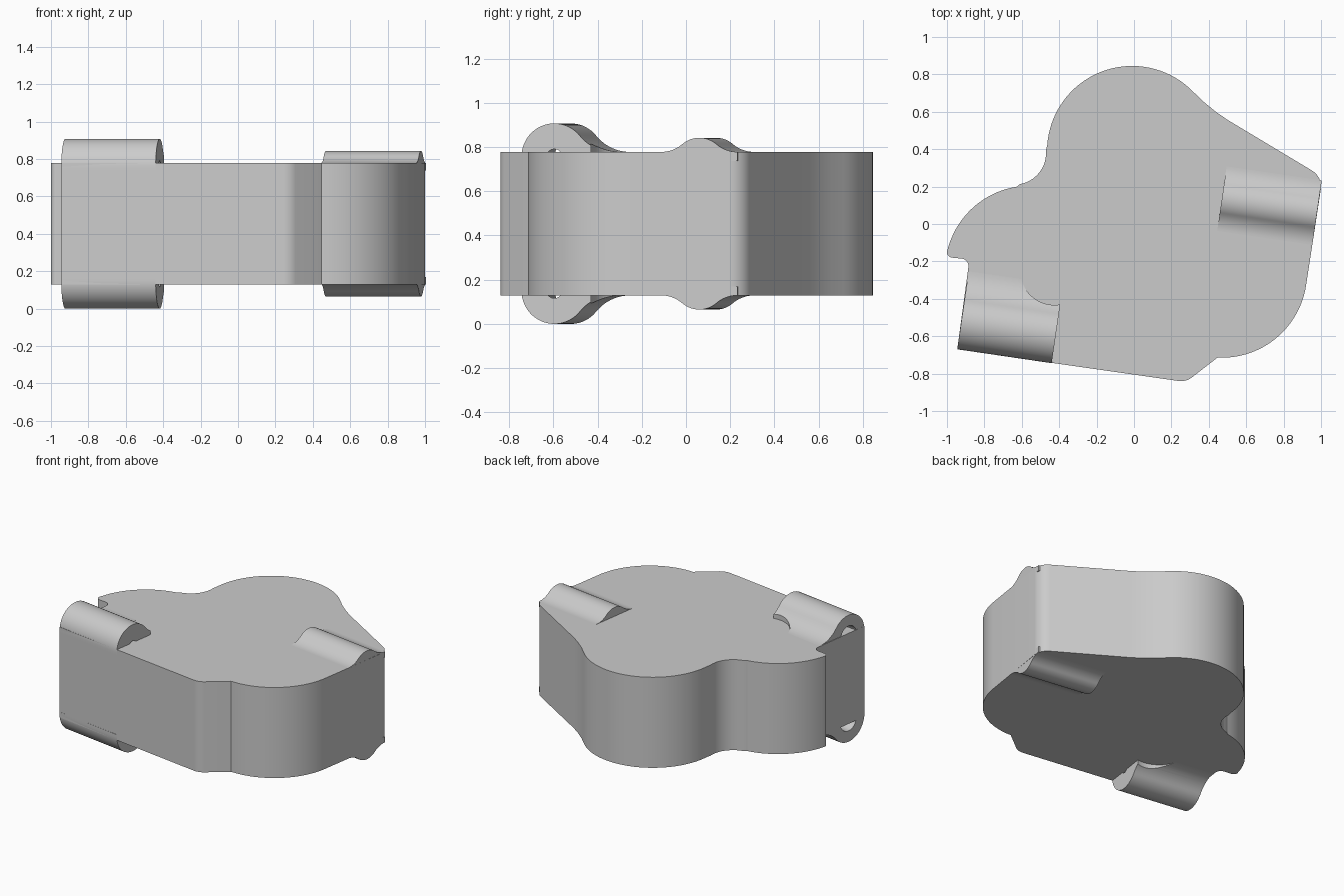
import bpy, bmesh
from math import radians, cos, sin, sqrt, asin, degrees, pi
from mathutils import Matrix

cube = bpy.data.objects.get("Cube")
if cube:
    bpy.data.objects.remove(cube, do_unlink=True)

TOP, MID = 0.778, 0.4535      # body top and mid heights
H = TOP - MID                 # half height of the body
TILT = radians(-8.35)         # direction of both ridges

grey = bpy.data.materials.new("plain grey")
grey.use_nodes = True
grey.diffuse_color = (0.6, 0.6, 0.6, 1)
grey.node_tree.nodes["Principled BSDF"].inputs["Base Color"].default_value = (0.6, 0.6, 0.6, 1)


def arc(cx, cy, r, a0, a1, n=10):
    """Points along an arc, angles in degrees."""
    angles = [radians(a0 + (a1 - a0) * i / n) for i in range(n + 1)]
    return [(cx + r * cos(a), cy + r * sin(a)) for a in angles]


def extrude(name, points, vector):
    """Solid made by sweeping a closed flat outline along a vector."""
    bm = bmesh.new()
    face = bm.faces.new([bm.verts.new(p) for p in points])
    swept = bmesh.ops.extrude_face_region(bm, geom=[face])["geom"]
    bmesh.ops.translate(bm, vec=vector, verts=[v for v in swept if isinstance(v, bmesh.types.BMVert)])
    bmesh.ops.recalc_face_normals(bm, faces=bm.faces)
    return finish(name, bm)


def finish(name, bm):
    mesh = bpy.data.meshes.new(name)
    bm.to_mesh(mesh)
    bm.free()
    mesh.materials.append(grey)
    obj = bpy.data.objects.new(name, mesh)
    bpy.context.collection.objects.link(obj)
    return obj


def activate(obj):
    bpy.ops.object.select_all(action='DESELECT')
    obj.select_set(True)
    bpy.context.view_layer.objects.active = obj


def cut(obj, cutter):
    activate(obj)
    mod = obj.modifiers.new("cut", 'BOOLEAN')
    mod.operation, mod.object, mod.solver = 'DIFFERENCE', cutter, 'EXACT'
    bpy.ops.object.modifier_apply(modifier=mod.name)
    bpy.data.objects.remove(cutter, do_unlink=True)


def cone(name, r1, r2, depth, matrix):
    bm = bmesh.new()
    bmesh.ops.create_cone(bm, cap_ends=True, segments=48, radius1=r1, radius2=r2,
                          depth=depth, matrix=matrix)
    obj = finish(name, bm)
    obj.hide_render = True
    return obj


def smooth(obj):
    activate(obj)
    bpy.ops.object.shade_smooth_by_angle(angle=radians(25))


def ridge(name, x, y, length, peak, r, fillet, both_sides):
    """Rounded ridge blending into the body top, heights relative to the middle."""
    cz = peak - MID - r
    rise = H + fillet - cz
    reach = sqrt((r + fillet) ** 2 - rise ** 2)
    a = degrees(asin(rise / (r + fillet)))
    right = arc(reach, H + fillet, fillet, 180 + a, 270)
    left = [(-v, z) for v, z in reversed(right)] if both_sides else []
    start = 180 - a if both_sides else 180
    profile = left + arc(0, cz, r, start, a, 24) + right
    base = H - 0.04
    profile = [(profile[0][0], base)] + profile + [(profile[-1][0], base)]
    obj = extrude(name, [(0, v, z) for v, z in profile], (length, 0, 0))
    obj.data.transform(Matrix.Translation((x, y, 0)) @ Matrix.Rotation(TILT, 4, 'Z'))
    obj.location.z = MID
    bpy.context.view_layer.update()
    return obj


def mirror_down(obj):
    activate(obj)
    mod = obj.modifiers.new("mirror", 'MIRROR')
    mod.use_axis = (False, False, True)
    bpy.ops.object.modifier_apply(modifier=mod.name)
    smooth(obj)


# Body: three round lobes joined by fillets and straight sides
R = 0.455
outline = [(-0.945, -0.67)]
outline += arc(0.25, -0.74, 0.1, -98, -55)               # front corner
outline += arc(0.47, -0.26, R, -93, -8, 24)              # right lobe
outline += arc(0.9, 0.2, 0.1, -8, 60)                    # side corner
outline += [(0.5, 0.557), (0.44, 0.598), (0.37, 0.655)]
outline += arc(-0.01, 0.39, R, 45, 176, 36)              # back lobe
outline += arc(-0.64, 0.38, 0.17, 5, -80)                # inner fillet
outline += arc(-0.556, -0.25, R, 99, 164, 20)            # left lobe
outline += arc(-0.97, -0.15, 0.03, 168, 265)             # lobe tip
outline += arc(-0.925, -0.225, 0.04, 85, -8)             # notch
smooth(extrude("body", [(x, y, MID - H) for x, y in outline], (0, 0, 2 * H)))

# Large ridge by the front edge, with a round clearance and a tapered bore
ox, oy, r = -0.945, -0.67, 0.15
big = ridge("hinge_ridge", ox - r * sin(TILT), oy + r * cos(TILT), 0.51, 0.907, r, 0.2, False)
cut(big, cone("clearance_cutter", 0.183, 0.183, 1.0, Matrix.Translation((-0.425, -0.25, TOP))))
bore = (Matrix.Translation((ox - r * sin(TILT), oy + r * cos(TILT), 0.755))
        @ Matrix.Rotation(TILT, 4, 'Z')
        @ Matrix.Translation((0.255, 0, 0)) @ Matrix.Rotation(pi / 2, 4, 'Y'))
cut(big, cone("bore_cutter", 0.075, 0.035, 0.53, bore))
mirror_down(big)

# Small ridge running in from the side edge
mirror_down(ridge("side_ridge", 0.47, 0.135, 0.514, 0.842, 0.12, 0.15, True))
